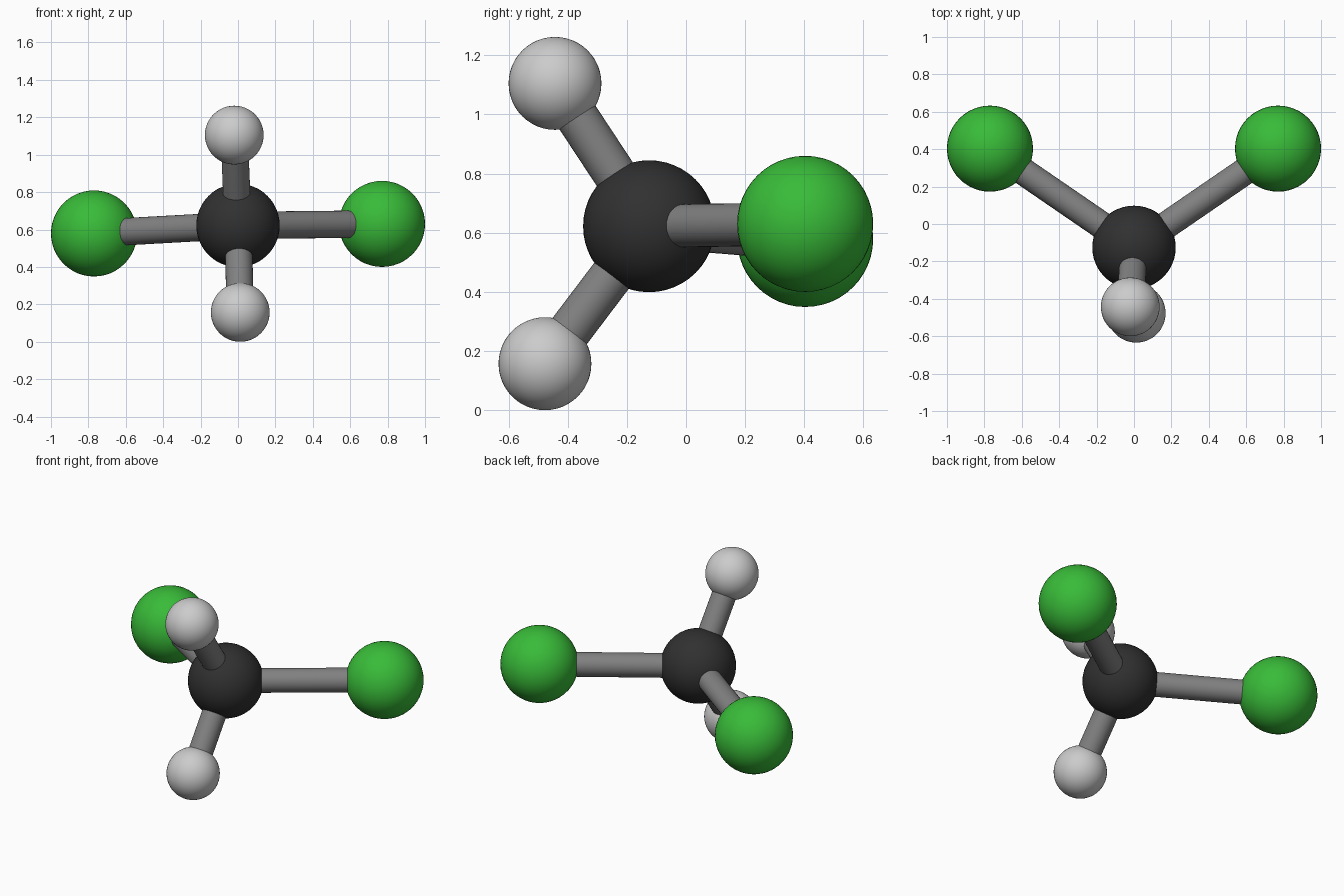
import bpy
from mathutils import Vector

if "Cube" in bpy.data.objects:
    bpy.data.objects.remove(bpy.data.objects["Cube"])


def material(name, color):
    m = bpy.data.materials.new(name)
    m.diffuse_color = color
    m.use_nodes = True
    m.node_tree.nodes["Principled BSDF"].inputs["Base Color"].default_value = m.diffuse_color
    return m


black = material("carbon_black", (0.03, 0.03, 0.03, 1))
green = material("chlorine_green", (0.04, 0.5, 0.04, 1))
white = material("hydrogen_white", (0.6, 0.6, 0.6, 1))
grey = material("bond_grey", (0.22, 0.22, 0.22, 1))


def atom(name, pos, radius, mat):
    bpy.ops.mesh.primitive_uv_sphere_add(segments=48, ring_count=24, radius=radius, location=pos)
    ob = bpy.context.object
    ob.name = name
    ob.data.materials.append(mat)
    bpy.ops.object.shade_smooth()


def bond(name, a, b, radius=0.073):
    a, b = Vector(a), Vector(b)
    d = b - a
    bpy.ops.mesh.primitive_cylinder_add(vertices=32, radius=radius, depth=d.length, location=(a + b) / 2,
                                        rotation=d.to_track_quat('Z', 'Y').to_euler())
    ob = bpy.context.object
    ob.name = name
    ob.data.materials.append(grey)
    bpy.ops.object.shade_smooth_by_angle()


# Central atom
centre = (0, -0.125, 0.622)
atom("carbon_atom", centre, 0.223, black)

# Outer atoms, each joined to the centre by a bond
outer = [
    ("chlorine_right", (0.77, 0.403, 0.63), 0.23, green),
    ("chlorine_left", (-0.77, 0.403, 0.579), 0.23, green),
    ("hydrogen_top", (-0.02, -0.443, 1.105), 0.157, white),
    ("hydrogen_bottom", (0.012, -0.477, 0.157), 0.157, white),
]
for name, pos, radius, mat in outer:
    atom(name + "_atom", pos, radius, mat)
    bond(name + "_bond", centre, pos)
